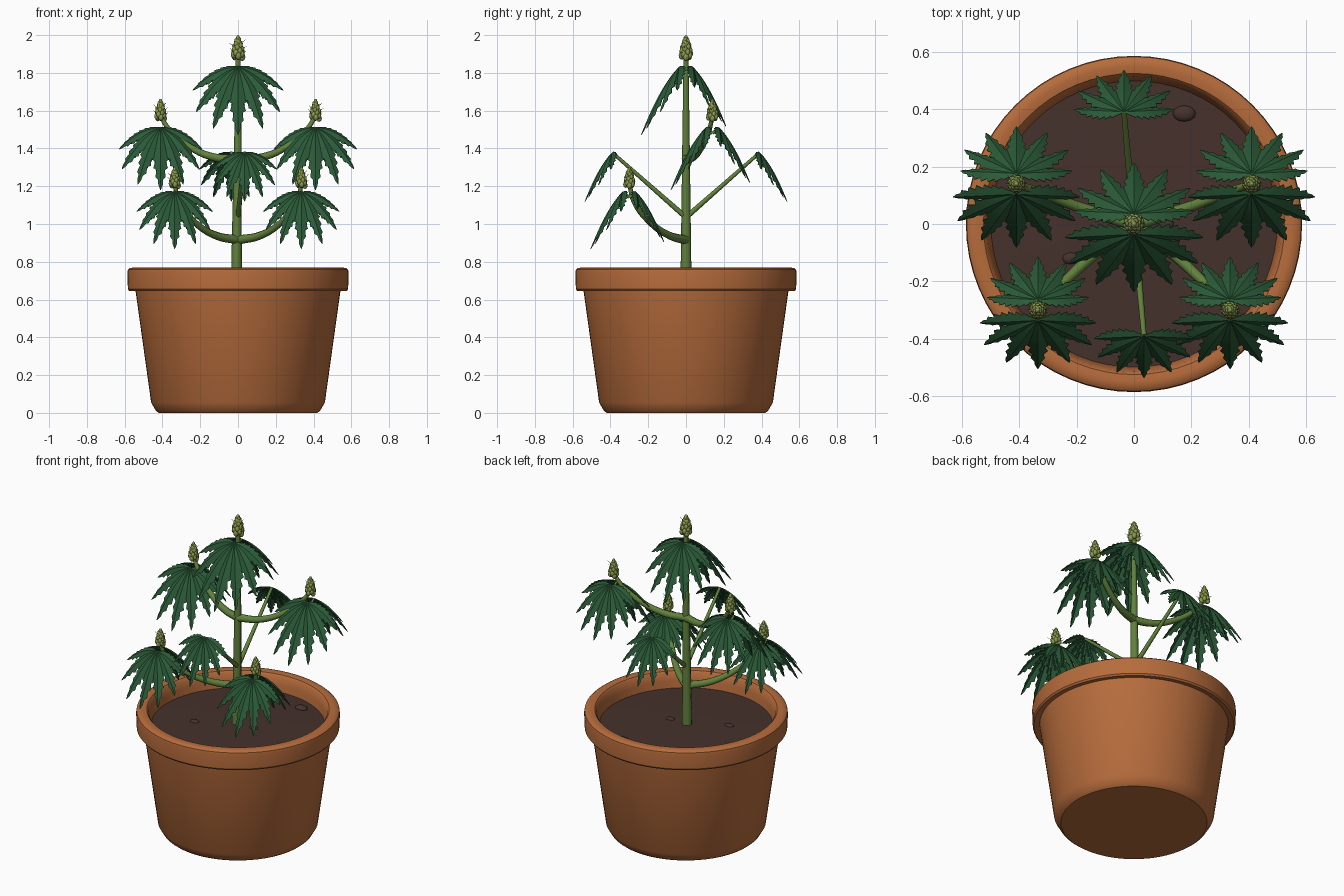
import bpy, bmesh, math, random
from mathutils import Vector, Matrix

if "Cube" in bpy.data.objects:
    bpy.data.objects.remove(bpy.data.objects["Cube"])

random.seed(4)


def material(name, rgb):
    m = bpy.data.materials.new(name)
    m.diffuse_color = (*rgb, 1)
    m.use_nodes = True
    m.node_tree.nodes["Principled BSDF"].inputs["Base Color"].default_value = m.diffuse_color
    return m


TERRACOTTA = material("terracotta", (0.47, 0.15, 0.045))
SOIL = material("dark_soil", (0.060, 0.031, 0.025))
LEAF = material("leaf_green", (0.024, 0.105, 0.040))
STEM = material("stem_green", (0.12, 0.22, 0.045))
BUD = material("bud_green", (0.25, 0.32, 0.075))


def finish(name, bm, mat, smooth=None):
    me = bpy.data.meshes.new(name)
    bm.to_mesh(me)
    bm.free()
    me.materials.append(mat)
    ob = bpy.data.objects.new(name, me)
    bpy.context.collection.objects.link(ob)
    if smooth:
        bpy.ops.object.select_all(action='DESELECT')
        ob.select_set(True)
        bpy.context.view_layer.objects.active = ob
        bpy.ops.object.shade_smooth_by_angle(angle=math.radians(smooth))
    return ob


def lathe(name, profile, mat, seg=64):
    """Revolve (radius, height) points about z; zero radius closes the end."""
    bm = bmesh.new()
    vs = [bm.verts.new((r, 0, z)) for r, z in profile]
    es = [bm.edges.new(p) for p in zip(vs, vs[1:])]
    bmesh.ops.spin(bm, geom=vs + es, cent=(0, 0, 0), axis=(0, 0, 1),
                   angle=2 * math.pi, steps=seg)
    bmesh.ops.remove_doubles(bm, verts=bm.verts[:], dist=1e-4)
    bmesh.ops.recalc_face_normals(bm, faces=bm.faces[:])
    return finish(name, bm, mat, 35)


def tube(name, points, r0, r1):
    """Tapered stem through the given points."""
    cu = bpy.data.curves.new(name, 'CURVE')
    cu.dimensions = '3D'
    cu.bevel_depth = 1.0
    cu.bevel_resolution = 2
    cu.resolution_u = 6
    cu.use_fill_caps = True
    sp = cu.splines.new('BEZIER')
    sp.bezier_points.add(len(points) - 1)
    for i, (bp, p) in enumerate(zip(sp.bezier_points, points)):
        bp.co = p
        bp.handle_left_type = bp.handle_right_type = 'AUTO'
        bp.radius = r0 + (r1 - r0) * i / (len(points) - 1)
    cu.materials.append(STEM)
    ob = bpy.data.objects.new(name, cu)
    bpy.context.collection.objects.link(ob)
    bpy.ops.object.select_all(action='DESELECT')
    ob.select_set(True)
    bpy.context.view_layer.objects.active = ob
    bpy.ops.object.convert(target='MESH')
    bpy.ops.object.shade_smooth_by_angle(angle=math.radians(50))


def leaflet(bm, frame, angle, length, half, k):
    """Serrated, folded blade that droops away from the fan centre."""
    tilt = math.radians(45)
    ax, ay = Vector((1, 0, 0)), Vector((0, -math.cos(tilt), -math.sin(tilt)))
    u = ax * math.sin(angle) + ay * math.cos(angle)
    side = ax * math.cos(angle) - ay * math.sin(angle)
    rows = 16
    prev = None
    for i in range(rows + 1):
        t = i / rows
        s = length * t
        mid = u * s + Vector((0, 0, -k * s * s))
        tang = (u + Vector((0, 0, -2 * k * s))).normalized()
        sd = (side - tang * side.dot(tang)).normalized()
        nrm = sd.cross(tang)
        nrm = nrm if nrm.z > 0 else -nrm
        w = half * math.sin(math.pi * t ** 0.85) ** 0.8 if 0 < i < rows else 0.001
        w *= 1.12 if i % 2 else 0.74
        # tooth points lean towards the tip
        lean = tang * (length / rows * (0.7 if i % 2 and i < rows - 1 else 0))
        row = [bm.verts.new(frame @ (mid + x * sd * w - nrm * abs(x) * w * 0.45
                                     + lean * abs(x))) for x in (-1, 0, 1)]
        if prev:
            for a in (0, 1):
                bm.faces.new((prev[a], prev[a + 1], row[a + 1], row[a]))
        prev = row


def leaf_fan(name, origin, scale, back=False):
    """Seven blades spread from one point, facing front or back."""
    bm = bmesh.new()
    frame = (Matrix.Translation(origin)
             @ Matrix.Rotation(math.pi if back else 0, 4, 'Z')
             @ Matrix.Scale(scale, 4))
    blades = [(0, 0.285, 0.046), (28, 0.28, 0.043), (57, 0.265, 0.040), (86, 0.24, 0.036)]
    for deg, length, half in blades:
        for sgn in ((1, -1) if deg else (1,)):
            leaflet(bm, frame, math.radians(deg * sgn), length, half, 1.95)
    bmesh.ops.recalc_face_normals(bm, faces=bm.faces[:])
    ob = finish(name, bm, LEAF)
    mod = ob.modifiers.new("thickness", 'SOLIDIFY')
    mod.thickness = 0.003
    mod.offset = 0


def bud(name, base, height, radius):
    """Tapering cluster of small beads with a few fine hairs."""
    bm = bmesh.new()
    base = Vector(base)
    core = Matrix.Translation(base + Vector((0, 0, height * 0.45))) @ Matrix.Diagonal(
        (radius * 0.65, radius * 0.65, height * 0.45, 1))
    bmesh.ops.create_uvsphere(bm, u_segments=10, v_segments=8, radius=1, matrix=core)
    n = 30
    for i in range(n):
        t = i / (n - 1)
        a = i * 2.39996
        bead = radius * (0.42 - 0.17 * t)
        r = (radius - bead) * math.cos(t * math.pi / 2) ** 0.75
        p = base + Vector((r * math.cos(a), r * math.sin(a),
                           bead + t * (height - 2.3 * bead)))
        bmesh.ops.create_uvsphere(
            bm, u_segments=8, v_segments=6, radius=bead,
            matrix=Matrix.Translation(p) @ Matrix.Diagonal((1, 1, 1.3, 1)))
        if i % 4 == 1 and t < 0.85:
            d = Vector((math.cos(a), math.sin(a), random.uniform(0.5, 1.2))).normalized()
            rot = d.to_track_quat('Z', 'Y').to_matrix().to_4x4()
            bmesh.ops.create_cone(bm, segments=4, radius1=0.002, radius2=0.0005,
                                  depth=0.028, cap_ends=True,
                                  matrix=Matrix.Translation(p + d * 0.018) @ rot)
    finish(name, bm, BUD, 60)


# Pot with thick rounded rim
lathe("pot", [(0, 0), (0.42, 0), (0.435, 0.012), (0.46, 0.055), (0.543, 0.65),
              (0.575, 0.645), (0.583, 0.655), (0.586, 0.74), (0.583, 0.758),
              (0.572, 0.767), (0.55, 0.77), (0.525, 0.766), (0.515, 0.755),
              (0.505, 0.71), (0.492, 0.62)], TERRACOTTA)

# Soil and pebbles
lathe("soil", [(0, 0.675), (0.25, 0.674), (0.5, 0.668), (0.49, 0.63), (0, 0.63)], SOIL)
for i, (x, y, r) in enumerate([(0.175, 0.385, 0.04), (0.11, 0, 0.03), (-0.22, -0.12, 0.03)]):
    bm = bmesh.new()
    bmesh.ops.create_uvsphere(bm, u_segments=12, v_segments=8, radius=r,
                              matrix=Matrix.Translation((x, y, 0.672))
                              @ Matrix.Diagonal((1, 0.7, 0.4, 1)))
    finish(f"soil_lump_{i}", bm, SOIL, 60)

# Main stem
tube("main_stem", [(-0.008, 0, 0.65), (-0.006, 0, 0.95), (-0.002, 0, 1.3),
                   (0, 0, 1.6), (0, 0, 1.89)], 0.030, 0.013)


def crown(name, x, y, z_bud, height, radius, z_leaf, scale):
    """Bud with a front and a back leaf fan below it."""
    bud(name + "_bud", (x, y, z_bud), height, radius)
    for tag, off, k, back in (("front", -0.035, 1, False), ("back", 0.035, 0.88, True)):
        o = Vector((x, y + off, z_leaf))
        leaf_fan(f"{name}_{tag}_leaf", o, scale * k, back)
        tube(f"{name}_{tag}_stalk", [(x, y, z_leaf - 0.03), o], 0.008, 0.006)


crown("top", 0, 0, 1.868, 0.132, 0.039, 1.832, 1.0)

# Mirrored side branches
for s, side in ((1, "right"), (-1, "left")):
    tube(f"upper_branch_{side}", [(0, 0, 1.345), (s * 0.12, 0.035, 1.352),
                                  (s * 0.25, 0.08, 1.405), (s * 0.36, 0.122, 1.495),
                                  (s * 0.41, 0.14, 1.57)], 0.024, 0.011)
    crown(f"upper_{side}", s * 0.41, 0.14, 1.545, 0.118, 0.034, 1.51, 0.92)
    tube(f"lower_branch_{side}", [(0, 0, 0.915), (s * 0.12, -0.09, 0.94),
                                  (s * 0.23, -0.19, 1.01), (s * 0.315, -0.275, 1.12),
                                  (s * 0.335, -0.30, 1.21)], 0.024, 0.011)
    crown(f"lower_{side}", s * 0.335, -0.30, 1.19, 0.112, 0.033, 1.17, 0.84)

# Straight stalks with a single leaf, front and back
for s, side in ((1, "front"), (-1, "back")):
    end = Vector((s * 0.035, -s * 0.39, 1.378))
    tube(f"{side}_stalk", [(0, 0, 1.035), end], 0.014, 0.009)
    leaf_fan(f"{side}_leaf", end, 0.72, s < 0)
